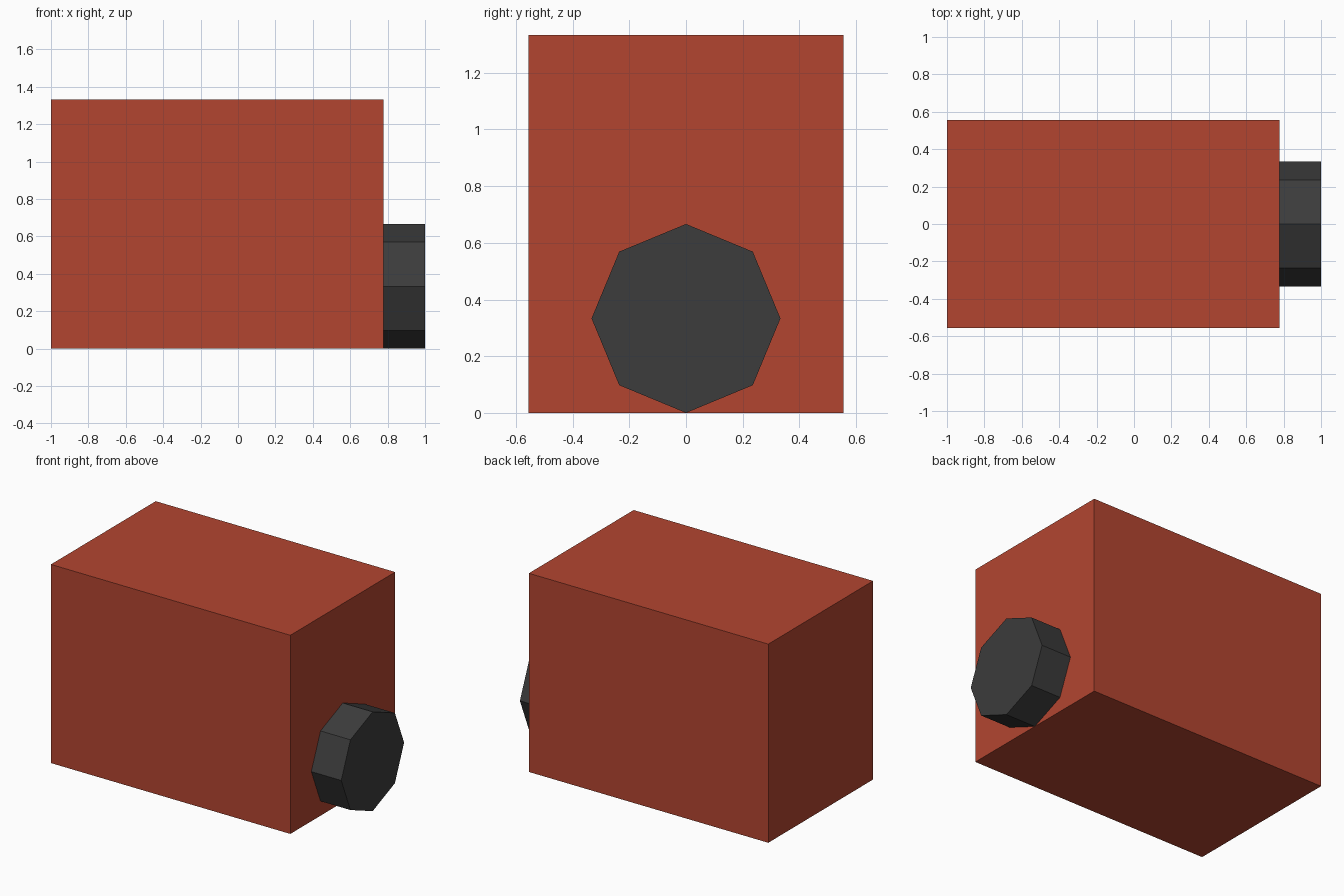
import bpy
from math import pi

if "Cube" in bpy.data.objects:
    bpy.data.objects.remove(bpy.data.objects["Cube"])


def finish(obj, name, color):
    obj.name = name
    mat = bpy.data.materials.new(name + "_material")
    mat.diffuse_color = (*color, 1)
    mat.use_nodes = True
    mat.node_tree.nodes["Principled BSDF"].inputs["Base Color"].default_value = mat.diffuse_color
    obj.data.materials.append(mat)


X_LEFT, X_FACE, X_RIGHT = -1.0, 0.7778, 1.0
DEPTH, HEIGHT, RADIUS = 1.1111, 1.3333, 0.3333

# Main red block
bpy.ops.mesh.primitive_cube_add(size=1, location=((X_LEFT + X_FACE) / 2, 0, HEIGHT / 2))
body = bpy.context.object
body.scale = (X_FACE - X_LEFT, DEPTH, HEIGHT)
bpy.ops.object.transform_apply(location=False, rotation=False, scale=True)
finish(body, "body", (0.45, 0.06, 0.03))

# Dark eight-sided disc on the right face, with a corner pointing up
bpy.ops.mesh.primitive_cylinder_add(vertices=8, radius=RADIUS, depth=X_RIGHT - X_FACE,
                                    location=((X_FACE + X_RIGHT) / 2, 0, RADIUS),
                                    rotation=(0, pi / 2, 0))
finish(bpy.context.object, "end_disc", (0.045, 0.045, 0.045))
